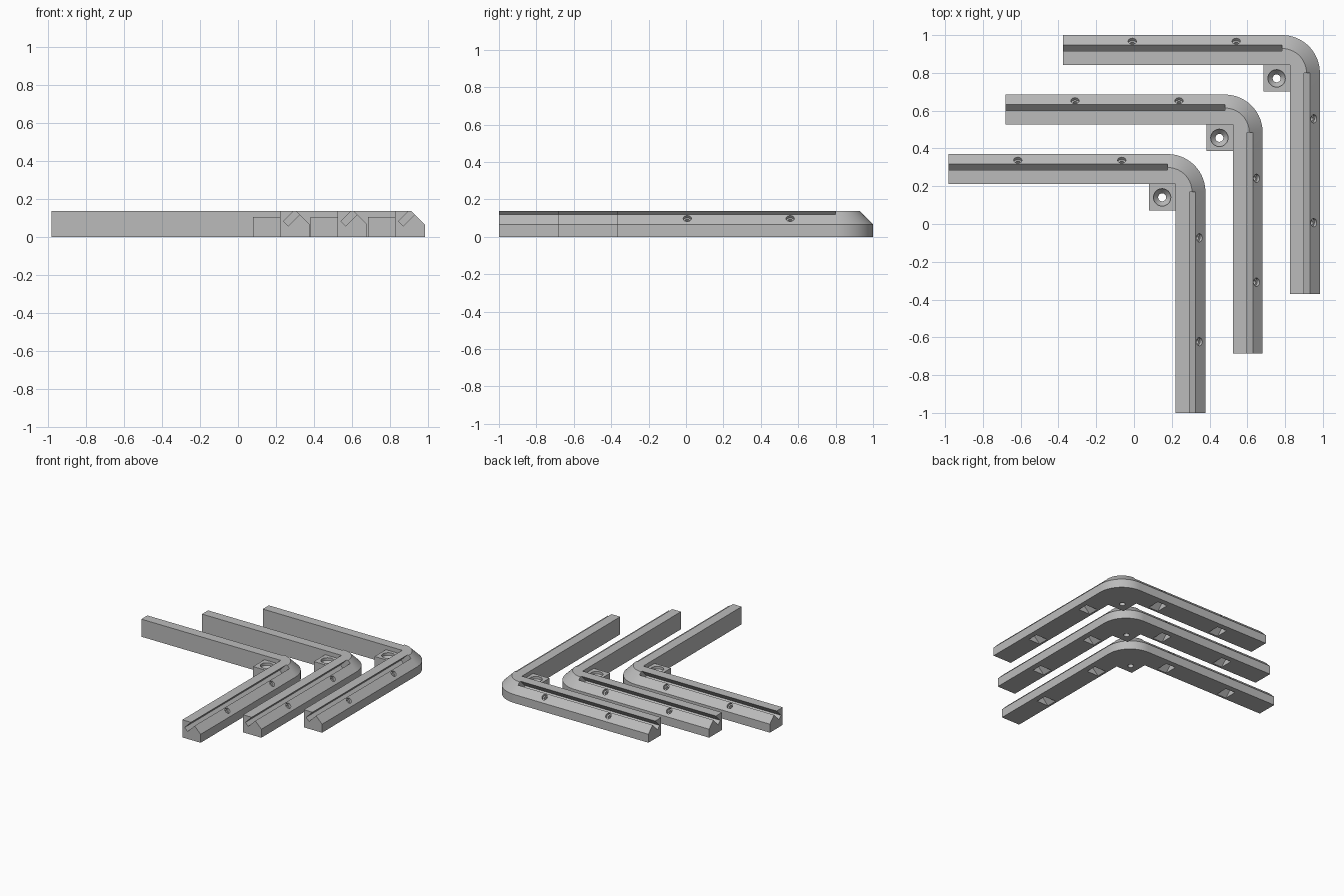
import bpy, bmesh, math
from mathutils import Vector

if "Cube" in bpy.data.objects:
    bpy.data.objects.remove(bpy.data.objects["Cube"])

INNER, OUTER, TOP, EDGE = 0.042, 0.20, 0.137, 0.066   # radii from bend centre, heights
BEND = (0.178, 0.170)                                 # bend centre of the first bracket
STEP = (0.303, 0.315)                                 # spacing between brackets
LEN = {"front": 1.17, "left": 1.16}                   # arm lengths from the bend

grey = bpy.data.materials.new("light_grey")
grey.diffuse_color = (0.5, 0.5, 0.5, 1)
grey.use_nodes = True
grey.node_tree.nodes["Principled BSDF"].inputs["Base Color"].default_value = grey.diffuse_color


def place(arm, r, s, z):
    """Across-arm r, along-arm s and height z to bracket space."""
    return Vector((r, -s, z)) if arm == "front" else Vector((-s, r, z))


def loft(name, rings):
    """Closed solid through matching rings of points."""
    bm = bmesh.new()
    loops = [[bm.verts.new(p) for p in ring] for ring in rings]
    n = len(loops[0])
    for a, b in zip(loops, loops[1:]):
        for i in range(n):
            j = (i + 1) % n
            bm.faces.new((a[i], a[j], b[j], b[i]))
    bm.faces.new(loops[0])
    bm.faces.new(loops[-1])
    bmesh.ops.recalc_face_normals(bm, faces=bm.faces)
    me = bpy.data.meshes.new(name)
    bm.to_mesh(me)
    bm.free()
    me.materials.append(grey)
    ob = bpy.data.objects.new(name, me)
    bpy.context.collection.objects.link(ob)
    return ob


def prism(name, arm, profile, s0, s1):
    return loft(name, [[place(arm, r, s, z) for r, z in profile] for s in (s0, s1)])


def lathe(name, origin, axis, steps, n=24):
    """Turned solid: steps are (distance along axis, radius)."""
    axis = axis.normalized()
    u = axis.orthogonal().normalized()
    v = axis.cross(u)
    turn = [2 * math.pi * i / n for i in range(n)]
    return loft(name, [[origin + axis * t + (u * math.cos(a) + v * math.sin(a)) * rad
                        for a in turn] for t, rad in steps])


def cut(ob, cutters):
    bpy.context.view_layer.objects.active = ob
    for c in cutters:
        c.hide_render = True
        m = ob.modifiers.new("cut", "BOOLEAN")
        m.operation, m.solver, m.object = "DIFFERENCE", "EXACT", c
        bpy.ops.object.modifier_apply(modifier=m.name)
        bpy.data.objects.remove(c, do_unlink=True)


def smooth(ob):
    bpy.ops.object.select_all(action="DESELECT")
    ob.select_set(True)
    bpy.context.view_layer.objects.active = ob
    bpy.ops.object.shade_smooth_by_angle(angle=math.radians(25))


# bevelled rail: two arms joined by a rounded outer bend with a square inner corner
def section(inner):
    return [(inner, 0), (OUTER, 0), (OUTER, EDGE), (OUTER - TOP + EDGE, TOP), (inner, TOP)]


rings = [[place("front", r, LEN["front"], z) for r, z in section(INNER)]]
for k in range(25):
    a = math.pi / 2 * k / 24
    c, s = math.cos(a), math.sin(a)
    rings.append([Vector((r * c, r * s, z)) for r, z in section(INNER / max(c, s))])
rings.append([place("left", r, LEN["left"], z) for r, z in section(INNER)])
rail = loft("corner_rail_1", rings)

# diagonal slots, screw holes and nut pockets
cutters = []
for arm in ("front", "left"):
    slot = [((d + INNER), z) for d, z in
            ((0.0205, 0.0825), (0.0455, 0.0575), (0.144, 0.156), (0.119, 0.181))]
    cutters.append(prism("slot_cutter", arm, slot, 0, 1.3))
    for s in (0.243, 0.793):
        axis = place(arm, -1, 0, -1)
        cutters.append(lathe("screw_cutter", place(arm, INNER + 0.126, s, 0.098), axis,
                             [(-0.03, 0.022), (0.018, 0.022), (0.018001, 0.012), (0.085, 0.012)]))
        pocket = [(INNER + d, z) for d, z in ((0.005, -0.01), (0.125, -0.01), (0.065, 0.05))]
        cutters.append(prism("pocket_cutter", arm, pocket, s - 0.042, s + 0.042))
cut(rail, cutters)
smooth(rail)

# mounting tab in the inner corner with a countersunk hole
lo, hi = INNER - 0.14, INNER
tab = loft("mounting_tab_1", [[Vector((x, y, z)) for x, y in
                               ((lo, lo), (hi, lo), (hi, hi), (lo, hi))] for z in (0, 0.105)])
cut(tab, [lathe("countersink_cutter", Vector((-0.029, -0.029, 0)), Vector((0, 0, 1)),
                [(-0.02, 0.021), (0.055, 0.021), (0.075, 0.038), (0.085, 0.046), (0.13, 0.046)], 32)])
smooth(tab)

# three brackets in a diagonal row
for i in range(3):
    for base in (rail, tab):
        ob = base
        if i:
            ob = base.copy()
            ob.name = base.name[:-1] + str(i + 1)
            bpy.context.collection.objects.link(ob)
        ob.location = (BEND[0] + STEP[0] * i, BEND[1] + STEP[1] * i, 0)
